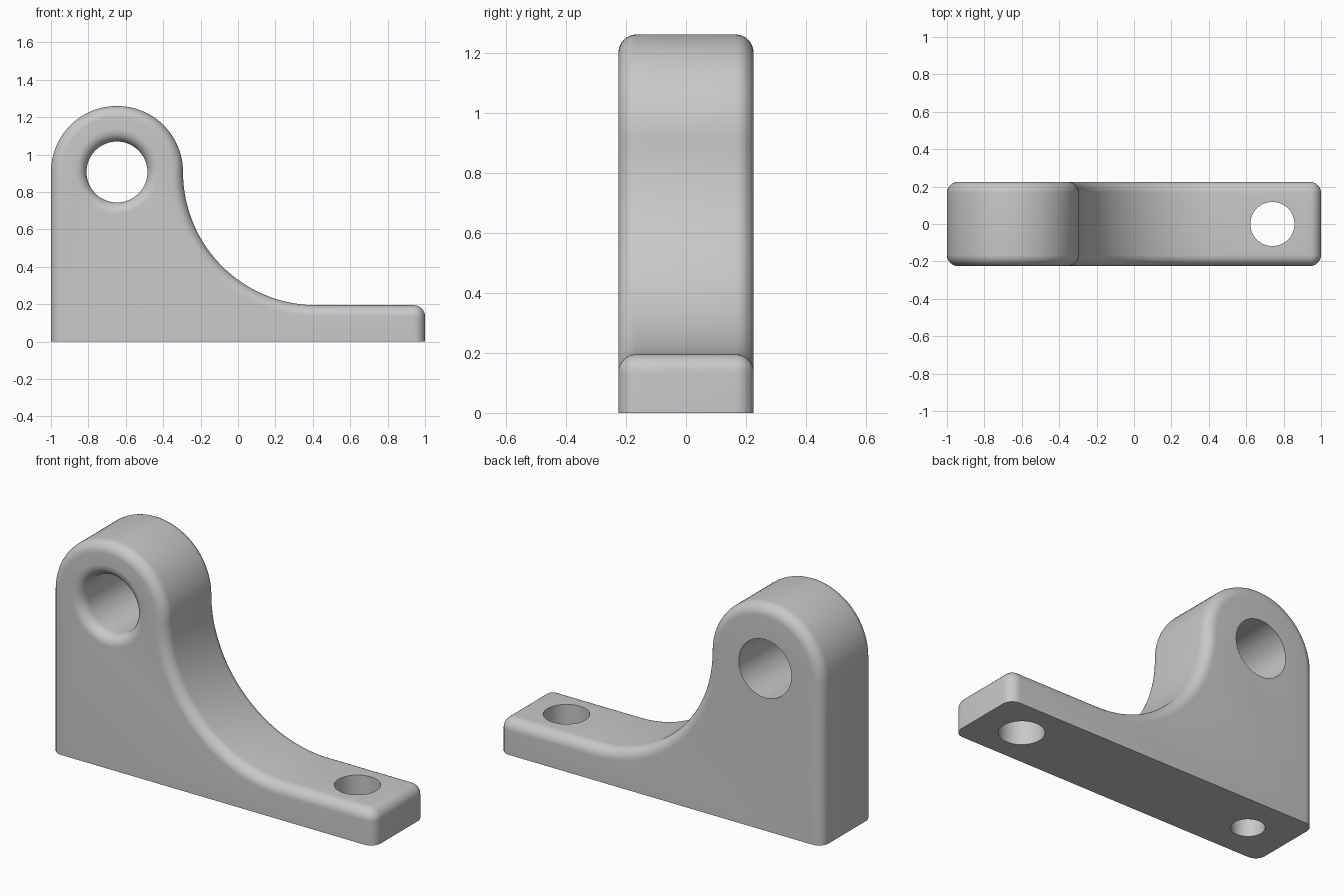
import bpy
import bmesh
from math import sin, cos, pi, radians
from mathutils import Matrix

if "Cube" in bpy.data.objects:
    bpy.data.objects.remove(bpy.data.objects["Cube"], do_unlink=True)

HALF = 0.225               # half the width
ROUND = 0.06               # edge rounding
BORE_X, BORE_Z, LUG_R = -0.647, 0.907, 0.353
BORE_R, BOLT_R, PIN_R = 0.163, 0.118, 0.087
FOOT_TOP = 0.195

grey = bpy.data.materials.new("plain grey")
grey.use_nodes = True
colour = (0.58, 0.58, 0.58, 1)
grey.diffuse_color = colour
grey.node_tree.nodes["Principled BSDF"].inputs["Base Color"].default_value = colour


def arc(cx, cz, r, start, end, steps):
    angles = [radians(start + (end - start) * i / steps) for i in range(steps + 1)]
    return [(cx + r * cos(a), cz + r * sin(a)) for a in angles]


def outline(d):
    """Side profile of the bracket, drawn in by d everywhere but the base."""
    sweep_r = BORE_Z - FOOT_TOP
    sweep_x = BORE_X + LUG_R + sweep_r
    pts = [(-1 + d, 0)]
    pts += arc(BORE_X, BORE_Z, LUG_R - d, 180, 0, 48)
    pts += arc(sweep_x, BORE_Z, sweep_r + d, 180, 270, 40)[1:]
    pts += arc(1 - ROUND, FOOT_TOP - ROUND, ROUND - d, 90, 0, 8)
    pts.append((1 - d, 0))
    return pts


def loft(name, rings, closed_caps=True):
    """Skin a list of equal rings and cap both ends."""
    bm = bmesh.new()
    loops = [[bm.verts.new(p) for p in ring] for ring in rings]
    for a, b in zip(loops, loops[1:]):
        for i in range(len(a)):
            j = (i + 1) % len(a)
            bm.faces.new((a[i], a[j], b[j], b[i]))
    bm.faces.new(loops[0])
    bm.faces.new(loops[-1])
    bmesh.ops.remove_doubles(bm, verts=bm.verts, dist=0.00005)
    bmesh.ops.recalc_face_normals(bm, faces=bm.faces)
    mesh = bpy.data.meshes.new(name)
    bm.to_mesh(mesh)
    bm.free()
    mesh.materials.append(grey)
    obj = bpy.data.objects.new(name, mesh)
    bpy.context.collection.objects.link(obj)
    return obj


def round_cutter(name, profile, place):
    """Turned cutter from (radius, height) pairs."""
    rings = [[place @ Matrix.Rotation(2 * pi * i / 64, 4, "Z") @ Matrix.Translation((r, 0, h)).to_translation()
              for i in range(64)] for r, h in profile]
    return loft(name, rings)


# Bracket body with rounded front and back edges
quarter = [radians(90 * i / 8) for i in range(9)]
front = [(ROUND * (1 - sin(a)), -HALF + ROUND * (1 - cos(a))) for a in quarter]
layers = front + [(d, -y) for d, y in reversed(front)]
body = loft("bracket", [[(x, y, z) for x, z in outline(d)] for d, y in layers])

# Cutters: bore with a flared front mouth, bolt hole, blind pin hole
flare = [(BORE_R + ROUND * (1 - sin(a)), HALF - ROUND * (1 - cos(a))) for a in quarter]
bore_place = Matrix.Translation((BORE_X, 0, BORE_Z)) @ Matrix.Rotation(pi / 2, 4, "X")
bore_profile = [(BORE_R, -0.4)] + flare[::-1] + [(BORE_R + ROUND, 0.4)]
cutters = [
    round_cutter("bore_cutter", bore_profile, bore_place),
    round_cutter("bolt_hole_cutter", [(BOLT_R, -0.2), (BOLT_R, 0.5)],
                 Matrix.Translation((0.74, 0, 0))),
    round_cutter("pin_hole_cutter", [(PIN_R, -0.2), (PIN_R, 0.4)],
                 Matrix.Translation((-0.75, 0, 0))),
]

bpy.ops.object.select_all(action="DESELECT")
body.select_set(True)
bpy.context.view_layer.objects.active = body
for cutter in cutters:
    mod = body.modifiers.new(cutter.name, "BOOLEAN")
    mod.operation = "DIFFERENCE"
    mod.solver = "EXACT"
    mod.object = cutter
    bpy.ops.object.modifier_apply(modifier=mod.name)
for cutter in cutters:
    bpy.data.objects.remove(cutter, do_unlink=True)

bpy.ops.object.shade_smooth_by_angle(angle=radians(30))
